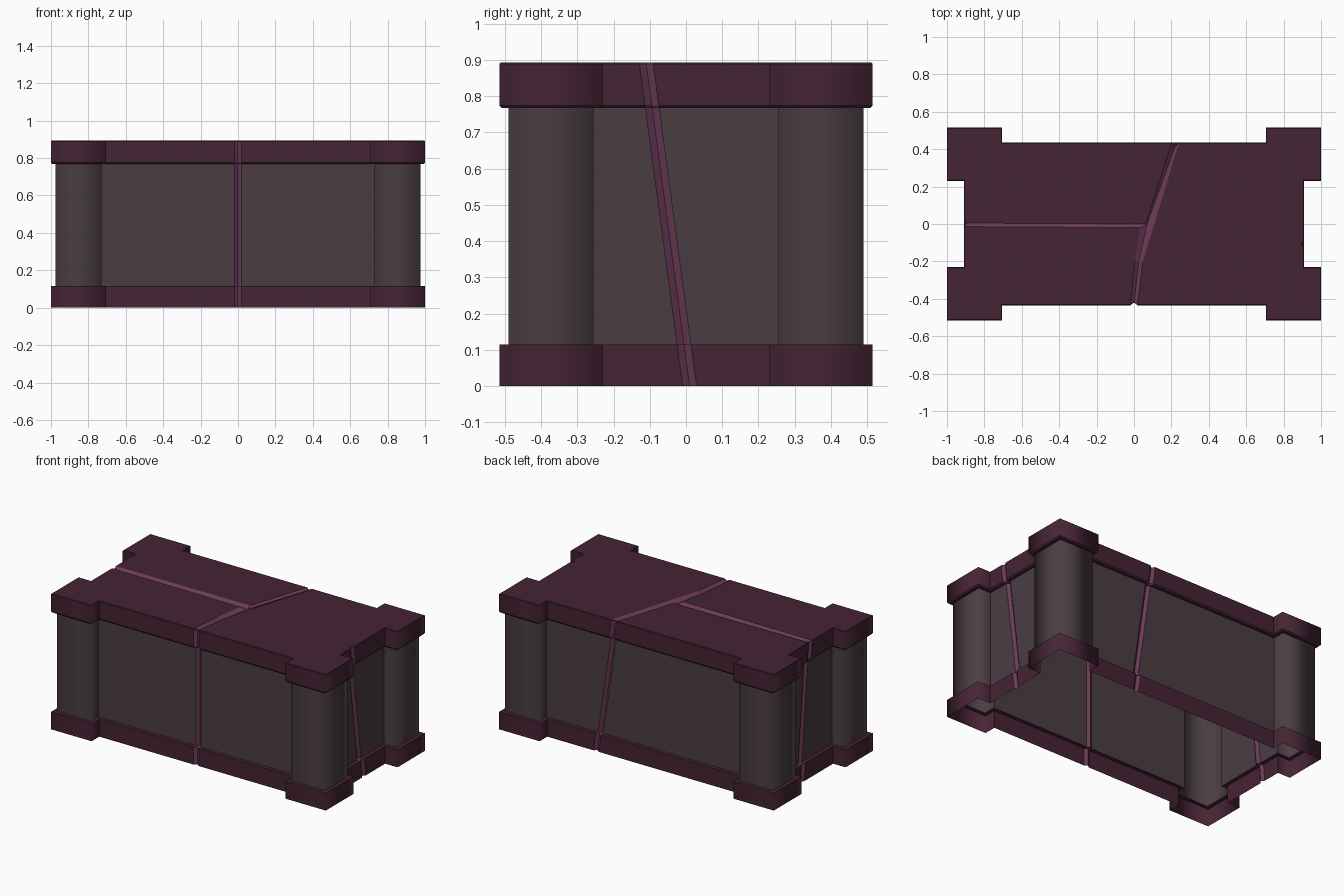
import bpy, bmesh

if "Cube" in bpy.data.objects:
    bpy.data.objects.remove(bpy.data.objects["Cube"])

DEPTH = 0.015     # depth of the crack grooves
HALF = 0.019      # half width of the cracks
TOP = 0.893


def material(name, rgb):
    m = bpy.data.materials.new(name)
    m.diffuse_color = (*rgb, 1)
    m.use_nodes = True
    m.node_tree.nodes["Principled BSDF"].inputs["Base Color"].default_value = m.diffuse_color
    return m


trim = material("trim_purple", (0.060, 0.017, 0.034))
stone = material("stone_grey", (0.068, 0.047, 0.055))
crack = material("crack_pink", (0.150, 0.042, 0.095))


def ring(d, z):
    """Cross-shaped outline inset by d at height z, with a crack notch mid-side (32 points)."""
    X, Y, xb, yb, xm, ym = 1 - d, .515 - d, .705 + d, .23 + d, .91 - d, .435 - d
    t, h, m = z / TOP, HALF, DEPTH
    r, b, l = .01 - .12 * t, .35 - .13 * t, .09 - .085 * t   # slanting crack positions
    pts = [(-xb, -ym), (-h, -ym), (0, -ym + m), (h, -ym),
           (xb, -ym), (xb, -Y), (X, -Y), (X, -yb),
           (xm, -yb), (xm, r - h), (xm - m, r), (xm, r + h),
           (xm, yb), (X, yb), (X, Y), (xb, Y),
           (xb, ym), (b + h, ym), (b, ym - m), (b - h, ym),
           (-xb, ym), (-xb, Y), (-X, Y), (-X, yb),
           (-xm, yb), (-xm, l + h), (-xm + m, l), (-xm, l - h),
           (-xm, -yb), (-X, -yb), (-X, -Y), (-xb, -Y)]
    return [(x, y, z) for x, y in pts]


def loft(bm, rings, smooth_band):
    """Skin the rings; crack edges get material 1, corner posts shade smooth in one band."""
    vs = [[bm.verts.new(p) for p in r] for r in rings]
    for k in range(len(vs) - 1):
        for j in range(32):
            n = (j + 1) % 32
            f = bm.faces.new((vs[k][j], vs[k][n], vs[k + 1][n], vs[k + 1][j]))
            f.material_index = 1 if j % 8 in (1, 2) else 0
            f.smooth = k == smooth_band and j % 8 >= 4
    return vs


def finish(bm, name, base):
    me = bpy.data.meshes.new(name)
    bm.to_mesh(me)
    bm.free()
    me.materials.append(base)
    me.materials.append(crack)
    ob = bpy.data.objects.new(name, me)
    bpy.context.collection.objects.link(ob)


# plinth: open frame with a ledge up to the walls
bm = bmesh.new()
loft(bm, [ring(0, 0), ring(0, .115), ring(.025, .115)], 0)
finish(bm, "plinth", trim)

# body: recessed walls and square corner posts
bm = bmesh.new()
loft(bm, [ring(.025, .115), ring(.025, .767)], 0)
finish(bm, "body_walls_and_posts", stone)

# lid: bevelled slab edge
bm = bmesh.new()
v = loft(bm, [ring(.025, .767), ring(.007, .767), ring(0, .775),
              ring(0, .889), ring(.004, TOP)], 2)
t = v[-1]
for i in (2, 18, 26):            # groove ends dip below the top
    t[i].co.z -= DEPTH


def P(x, y, dz=0):
    return bm.verts.new((x, y, TOP + dz))


# lid: forked crack, left edge (a), valley (c), right edge (b)
a1, a2, a3 = P(.005, -.2), P(.032, -.02), P(.07, .027)
b1, b2 = P(.047, -.2), P(.115, .02)
c1, c2 = P(.026, -.2, -DEPTH), P(.07, 0, -DEPTH)
# lid: three flat top panels
for panel in (t[27:32] + [t[0], t[1], a1, a2], [a3] + t[19:26], t[3:18] + [b2, b1]):
    bm.faces.new(panel)
# lid: groove faces
for quad in ((t[1], t[2], c1, a1), (t[2], t[3], b1, c1), (a1, c1, c2, a2), (c1, b1, b2, c2),
             (c2, b2, t[17], t[18]), (a3, c2, t[18], t[19]),
             (t[26], c2, a3, t[25]), (t[27], a2, c2, t[26])):
    bm.faces.new(quad).material_index = 1
finish(bm, "lid", trim)
